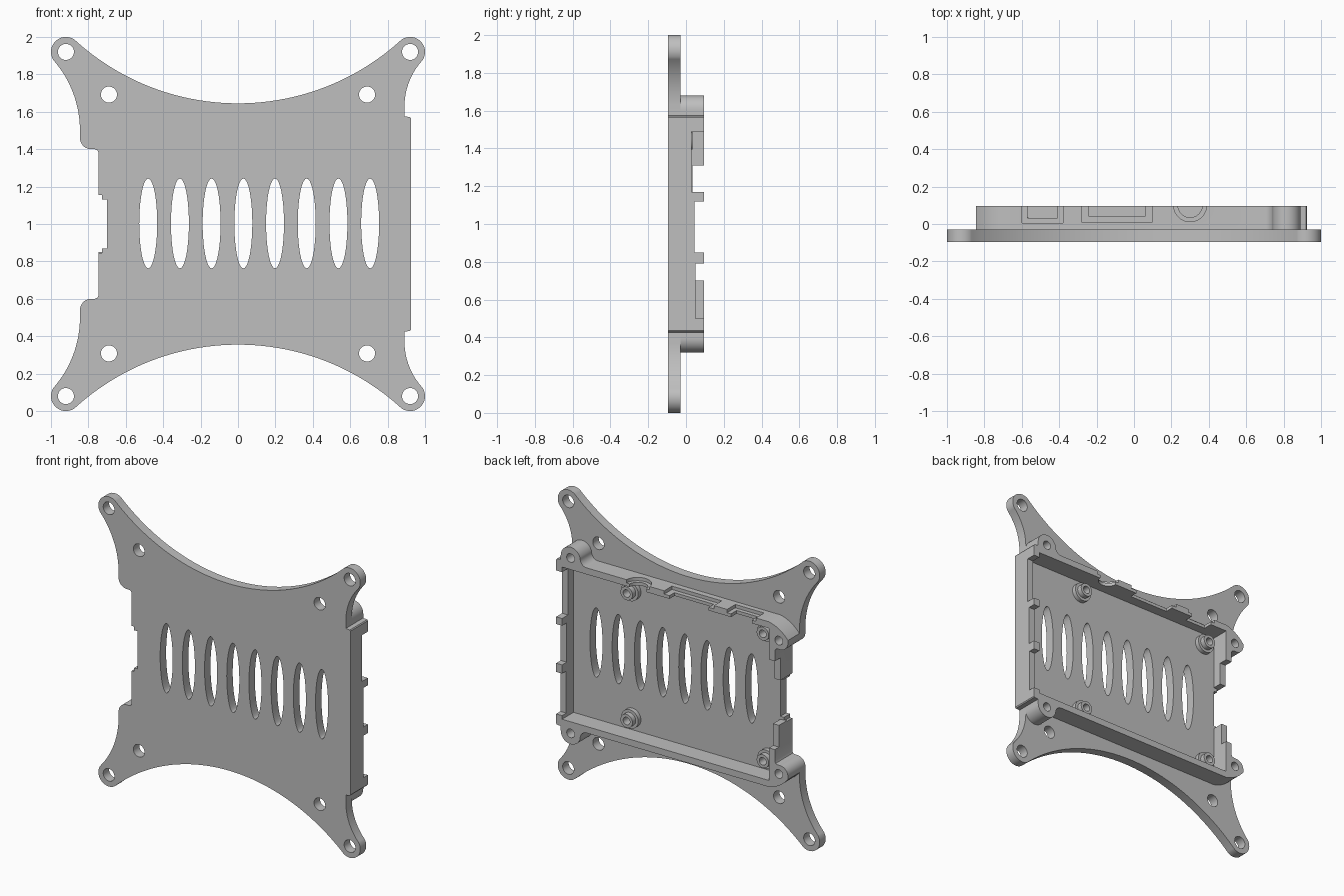
import bpy, bmesh, math

cube = bpy.data.objects.get("Cube")
if cube:
    bpy.data.objects.remove(cube, do_unlink=True)

# One plain grey for the whole bracket
grey = bpy.data.materials.new("plain_grey")
grey.use_nodes = True
colour = (0.52, 0.52, 0.52, 1)
grey.diffuse_color = colour
grey.node_tree.nodes["Principled BSDF"].inputs["Base Color"].default_value = colour

FRONT, FLOOR, RIM = -0.095, -0.03, 0.095   # depth levels along y


def arc(cx, cz, rx, start, end, n=20, rz=None):
    """Points on a circular or elliptical arc, angles in degrees."""
    pts = []
    for i in range(n + 1):
        a = math.radians(start + (end - start) * i / n)
        pts.append((cx + rx * math.cos(a), cz + (rz or rx) * math.sin(a)))
    return pts


def ring(cx, cz, rx, rz=None, n=32):
    return arc(cx, cz, rx, 0, 360, n, rz)[:-1]


def bow(p, q, sag, n=16):
    """Circular arc from p to q that bulges to the right of travel."""
    dx, dz = q[0] - p[0], q[1] - p[1]
    length = math.hypot(dx, dz)
    c = length / 2
    r = (c * c + sag * sag) / (2 * abs(sag))
    side = math.copysign(1, sag)
    pts = []
    for i in range(n + 1):
        t = i / n
        off = side * (math.sqrt(r * r - (c * (2 * t - 1)) ** 2) - (r - abs(sag)))
        pts.append((p[0] + dx * t + dz / length * off,
                    p[1] + dz * t - dx / length * off))
    return pts


def mirrored(upper):
    """Close an upper half outline with its reflection about z = 1."""
    return upper + [(x, 2 - z) for x, z in reversed(upper)]


def finish(obj):
    bpy.ops.object.select_all(action='DESELECT')
    obj.select_set(True)
    bpy.context.view_layer.objects.active = obj
    bpy.ops.object.shade_smooth_by_angle(angle=math.radians(30))


def slab(name, outline, y0, y1):
    """Extrude one closed outline from y0 to y1."""
    bm = bmesh.new()
    bm.faces.new([bm.verts.new((x, y0, z)) for x, z in outline])
    res = bmesh.ops.extrude_face_region(bm, geom=bm.faces[:])
    for v in res["geom"]:
        if isinstance(v, bmesh.types.BMVert):
            v.co.y = y1
    bmesh.ops.recalc_face_normals(bm, faces=bm.faces[:])
    mesh = bpy.data.meshes.new(name)
    bm.to_mesh(mesh)
    bm.free()
    obj = bpy.data.objects.new(name, mesh)
    bpy.context.collection.objects.link(obj)
    mesh.materials.append(grey)
    return obj


def cut(target, cutter):
    cutter.hide_render = True
    mod = target.modifiers.new("opening", 'BOOLEAN')
    mod.operation, mod.solver, mod.object = 'DIFFERENCE', 'EXACT', cutter
    bpy.context.view_layer.objects.active = target
    bpy.ops.object.modifier_apply(modifier=mod.name)
    bpy.data.objects.remove(cutter, do_unlink=True)


def cut_outline(target, outline, y0=-0.2):
    """Remove an outline's shape from depth y0 to beyond the back."""
    cut(target, slab("cutter", outline, y0, 0.2))


def cut_box(target, x0, x1, z0, z1, y0):
    cut_outline(target, [(x0, z0), (x1, z0), (x1, z1), (x0, z1)], y0)


def cut_round(target, x, y, r, z0, z1):
    bpy.ops.mesh.primitive_cylinder_add(vertices=48, radius=r, depth=z1 - z0,
                                        location=(x, y, (z0 + z1) / 2))
    cut(target, bpy.context.object)


# Mounting plate: four tabs, curved sides, vent slots and screw holes
corner_round = ([(-0.745, 1.38), (-0.751, 1.394), (-0.765, 1.40)]
                + arc(-0.785, 1.46, 0.06, 270, 180, 10))
plate_upper = (
    [(-0.70, 1.13), (-0.727, 1.13), (-0.727, 1.155), (-0.745, 1.155)]
    + corner_round
    + bow((-0.845, 1.5), (-0.985, 1.874), 0.036)
    + arc(-0.92, 1.92, 0.08, 213, 52)
    + bow((-0.868, 1.98), (0.868, 1.98), 0.335, 40)
    + arc(0.92, 1.92, 0.08, 128, -33)
    + bow((0.985, 1.874), (0.89, 1.63), 0.024)
    + [(0.89, 1.575), (0.92, 1.572), (0.925, 1.565)])
plate = slab("mounting_plate", mirrored(plate_upper), FRONT, FLOOR)
for sx in (-1, 1):
    for sz in (-1, 1):
        cut_outline(plate, ring(sx * 0.92, 1 + sz * 0.92, 0.043))
        cut_outline(plate, ring(sx * 0.69, 1 + sz * 0.692, 0.043))
for i in range(8):
    cut_outline(plate, ring(-0.48 + 0.1695 * i, 1.003, 0.048, 0.24, 40))
finish(plate)

# Tray wall with four screw bosses
wall_upper = (
    corner_round
    + bow((-0.845, 1.48), (-0.70, 1.57), -0.015, 8)
    + bow((0.70, 1.57), (0.742, 1.62), 0.012, 8)
    + arc(0.815, 1.605, 0.075, 165, 0)
    + [(0.89, 1.575), (0.92, 1.572), (0.925, 1.565)])
wall = slab("tray_wall", mirrored(wall_upper), FLOOR - 0.005, RIM)
cut_box(wall, -0.70, 0.88, 0.475, 1.525, -0.2)
for x, dz in ((-0.775, 0.46), (0.815, 0.605)):
    for s in (-1, 1):
        cut_outline(wall, ring(x, 1 + s * dz, 0.03, n=24))

# Notches in the left wall, leaving two small posts
for z0, z1, y0 in ((1.17, 1.49, 0.03), (0.85, 1.12, 0.045), (0.50, 0.79, 0.05)):
    cut_box(wall, 0.86, 0.96, z0, z1, y0)
# Stepped gap in the right wall
for z0, z1, y0 in ((1.15, 1.31, 0.035), (0.70, 0.86, 0.05), (0.85, 1.155, -0.1)):
    cut_box(wall, -0.80, -0.66, z0, z1, y0)
# Port openings in the top wall: shallow outer recess, narrower inner cut
for x0, x1, y0, lip, rise in ((-0.60, -0.38, 0.005, 0.03, 0.028),
                              (-0.28, 0.10, 0.01, 0.04, 0.03)):
    cut_box(wall, x0, x1, 1.547, 1.6, y0)
    cut_box(wall, x0 + lip, x1 - lip, 1.5, 1.6, y0 + rise)
cut_round(wall, 0.30, 0.10, 0.088, 1.547, 1.6)
cut_round(wall, 0.30, 0.10, 0.065, 1.5, 1.6)
finish(wall)

# Stepped standoffs on the tray floor
for x, side in ((-0.61, "right"), (0.43, "left")):
    for z, level in ((0.56, "lower"), (1.44, "upper")):
        for part, r, y0, y1 in (("base", 0.065, FLOOR - 0.005, 0.0),
                                ("top", 0.046, -0.005, 0.035)):
            post = slab(f"{level}_{side}_standoff_{part}", ring(x, z, r), y0, y1)
            cut_outline(post, ring(x, z, 0.026, n=24))
            finish(post)
